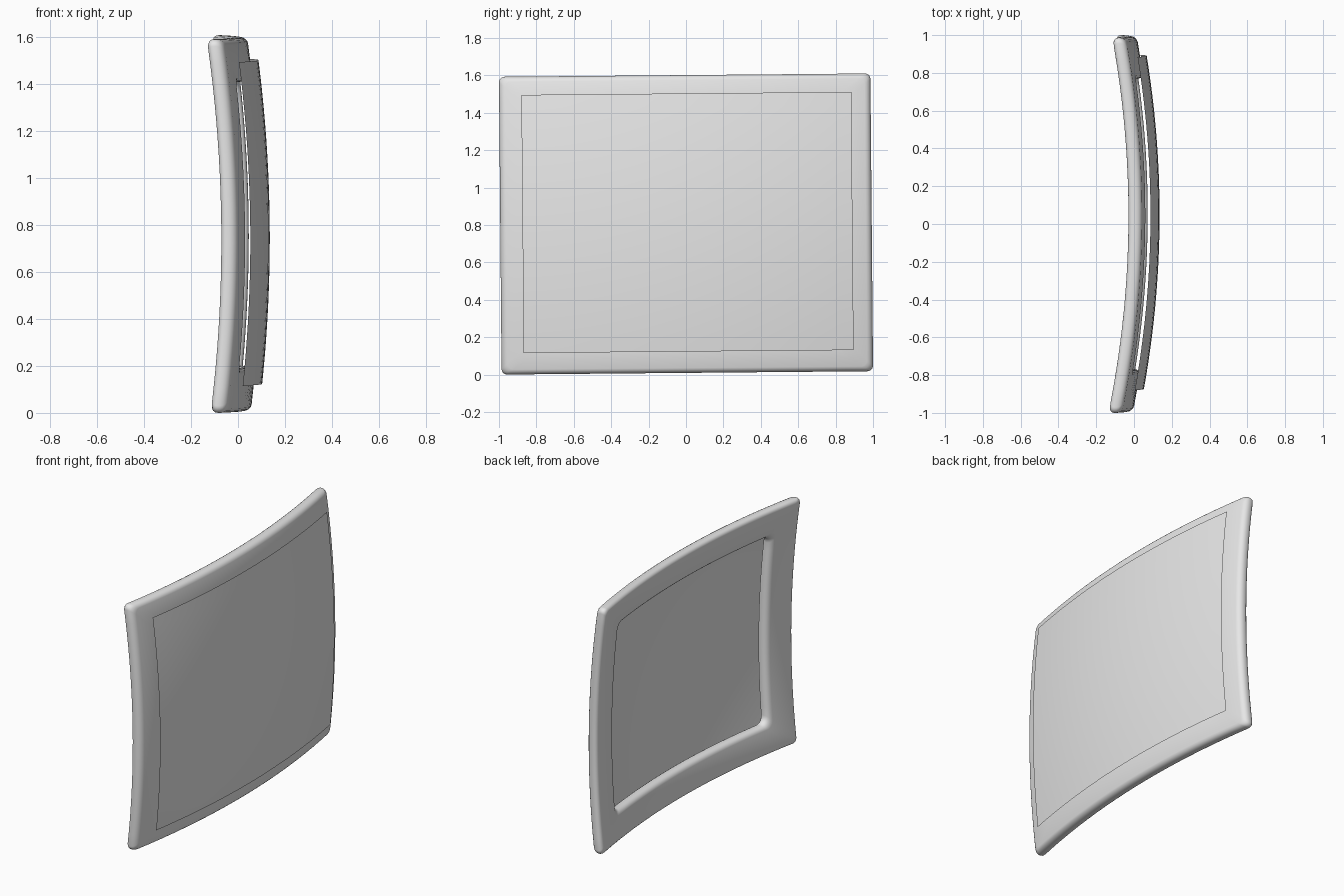
import bpy, bmesh, math
from mathutils import Matrix, Vector

cube = bpy.data.objects.get("Cube")
if cube:
    bpy.data.objects.remove(cube, do_unlink=True)

grey = bpy.data.materials.new("light_grey")
grey.use_nodes = True
grey.diffuse_color = (0.8, 0.8, 0.8, 1)
grey.node_tree.nodes["Principled BSDF"].inputs["Base Color"].default_value = (0.8, 0.8, 0.8, 1)

MID_Z = 0.805
TURN = Matrix.Rotation(0.009, 2)


def place(y, z, depth):
    """Point on the shared domed surface, sunk by depth toward the hollow side."""
    p = TURN @ Vector((y, z))
    dome = 0.135 - 0.097 * p.x ** 2 - 0.084 * p.y ** 2
    tilt = 0.01 * p.x - 0.01 * p.y
    return Vector((dome + tilt - depth, p.x, p.y + MID_Z))


def finish(name, bm, angle):
    bmesh.ops.recalc_face_normals(bm, faces=bm.faces)
    mesh = bpy.data.meshes.new(name)
    bm.to_mesh(mesh)
    bm.free()
    obj = bpy.data.objects.new(name, mesh)
    bpy.context.collection.objects.link(obj)
    mesh.materials.append(grey)
    bpy.ops.object.select_all(action="DESELECT")
    obj.select_set(True)
    bpy.context.view_layer.objects.active = obj
    bpy.ops.object.shade_smooth_by_angle(angle=math.radians(angle))
    return obj


def rounded_loop(hy, hz, r, side=20, arc=6):
    """Rounded rectangle with evenly divided straight sides."""
    pts = []
    for q, (sy, sz) in enumerate([(1, 1), (-1, 1), (-1, -1), (1, -1)]):
        centre = Vector((sy * (hy - r), sz * (hz - r)))
        for k in range(arc + 1):
            a = math.pi / 2 * (q + k / arc)
            pts.append(centre + r * Vector((math.cos(a), math.sin(a))))
    loop = []
    for i, p in enumerate(pts):
        loop.append(p)
        if i % (arc + 1) == arc:
            nxt = pts[(i + 1) % len(pts)]
            loop += [p.lerp(nxt, s / side) for s in range(1, side)]
    return loop


# Frame: rounded bar section lofted between the outer and inner outlines
def bar_section(width, near, far, r, arc=4):
    corners = [(width - r, far - r, 0), (r, far - r, 1), (r, near + r, 2), (width - r, near + r, 3)]
    return [((cx + r * math.cos(a)) / width, cd + r * math.sin(a))
            for cx, cd, q in corners
            for a in [math.pi / 2 * (q + k / arc) for k in range(arc + 1)]]


bm = bmesh.new()
outer = rounded_loop(0.993, 0.796, 0.03)
inner = rounded_loop(0.77, 0.61, 0.05)
section = bar_section(0.21, 0.035, 0.107, 0.03)
rings = []
for o, i in zip(outer, inner):
    rings.append([bm.verts.new(place(*o.lerp(i, t), d)) for t, d in section])
for n, ring in enumerate(rings):
    after = rings[(n + 1) % len(rings)]
    for k in range(len(ring)):
        m = (k + 1) % len(ring)
        bm.faces.new((ring[k], ring[m], after[m], after[k]))
finish("frame", bm, 40)

# Panel: thin domed sheet over the opening
bm = bmesh.new()
bmesh.ops.create_grid(bm, x_segments=24, y_segments=20, size=1)
for v in bm.verts:
    v.co = place(0.008 + 0.882 * v.co.x, 0.008 + 0.69 * v.co.y, 0)
panel = finish("panel", bm, 40)
if panel.data.polygons[0].normal.x < 0:
    panel.data.flip_normals()
